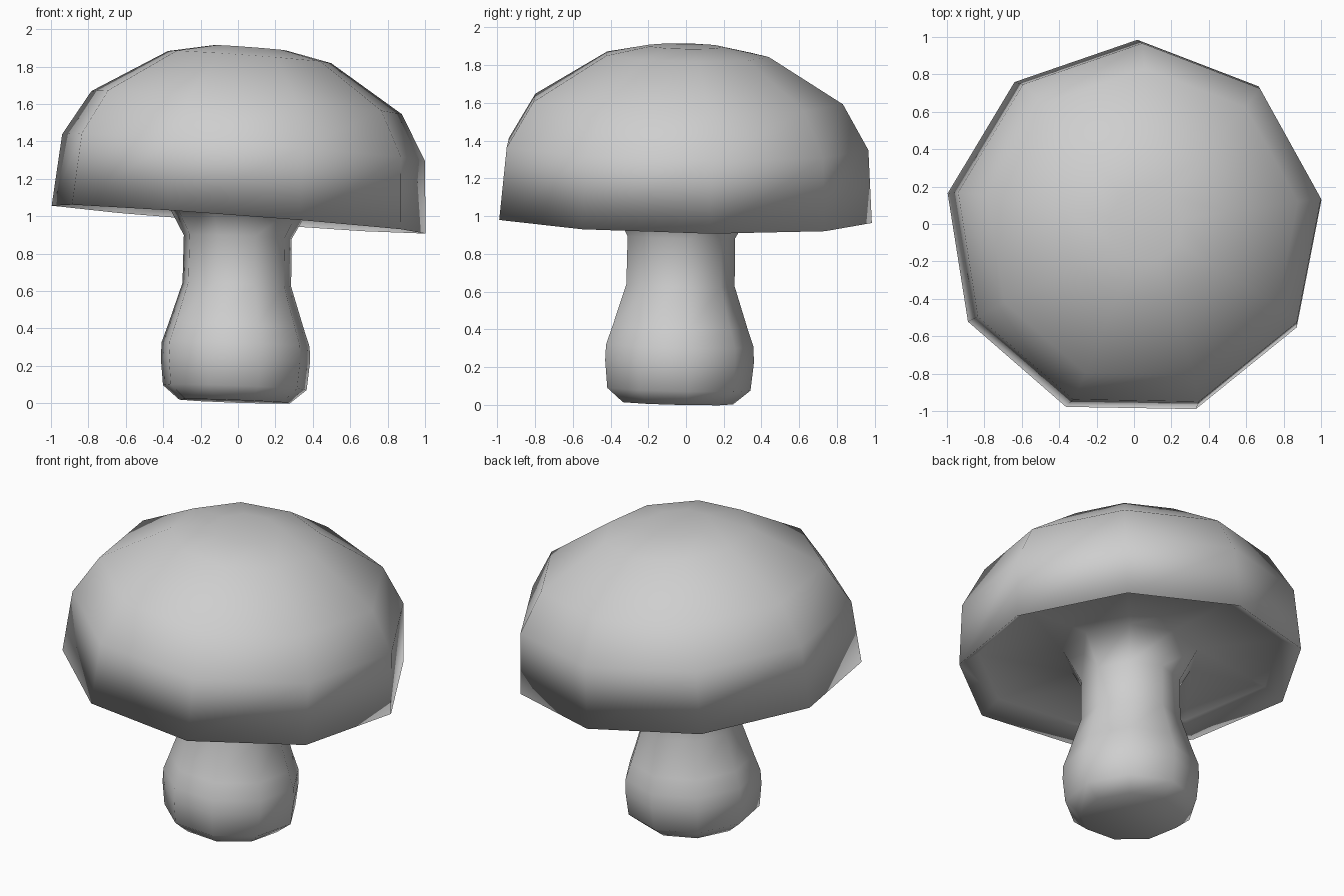
import bpy, bmesh
from math import cos, sin, radians

cube = bpy.data.objects.get("Cube")
if cube:
    bpy.data.objects.remove(cube, do_unlink=True)

SIDES = 9
GREY = (0.62, 0.62, 0.62, 1)

grey = bpy.data.materials.new("plain_grey")
grey.use_nodes = True
grey.diffuse_color = GREY
grey.node_tree.nodes["Principled BSDF"].inputs["Base Color"].default_value = GREY


def add_ring(bm, radius, height, cx, cy, tilt_x, tilt_y):
    """One nine-sided ring, leaning down towards +x and +y."""
    ring = []
    for i in range(SIDES):
        a = radians(89 + 360 * i / SIDES)
        x, y = radius * cos(a), radius * sin(a)
        ring.append(bm.verts.new((cx + x, cy + y, height - tilt_x * x - tilt_y * y)))
    return ring


# Stem profile from foot to flare: radius, height
stem = [(0.30, 0.01), (0.39, 0.085), (0.405, 0.23), (0.402, 0.315), (0.367, 0.415),
        (0.295, 0.635), (0.293, 0.89), (0.40, 1.08)]
# Cap profile from hollow underside over the rim to the crown: radius, height
cap = [(0.90, 1.06), (1.015, 0.985), (0.985, 1.37), (0.843, 1.61), (0.443, 1.852), (0.20, 1.90)]

bm = bmesh.new()
rings = [add_ring(bm, r, z, -0.02 + 0.02 * z, -0.05 + 0.02 * z, 0.035, 0.025) for r, z in stem]
rings += [add_ring(bm, r, z, 0.07 * (z - 0.985), -0.03 + 0.03 * (z - 0.985), 0.075, 0.02)
          for r, z in cap]

# Skin the rings and close the foot and crown
for low, high in zip(rings, rings[1:]):
    for i in range(SIDES):
        j = (i + 1) % SIDES
        bm.faces.new((low[i], low[j], high[j], high[i]))
bm.faces.new(rings[0][::-1])
bm.faces.new(rings[-1])
bmesh.ops.recalc_face_normals(bm, faces=bm.faces)
for f in bm.faces:
    f.smooth = True

mesh = bpy.data.meshes.new("mushroom")
bm.to_mesh(mesh)
bm.free()
mesh.materials.append(grey)
bpy.context.collection.objects.link(bpy.data.objects.new("mushroom", mesh))
